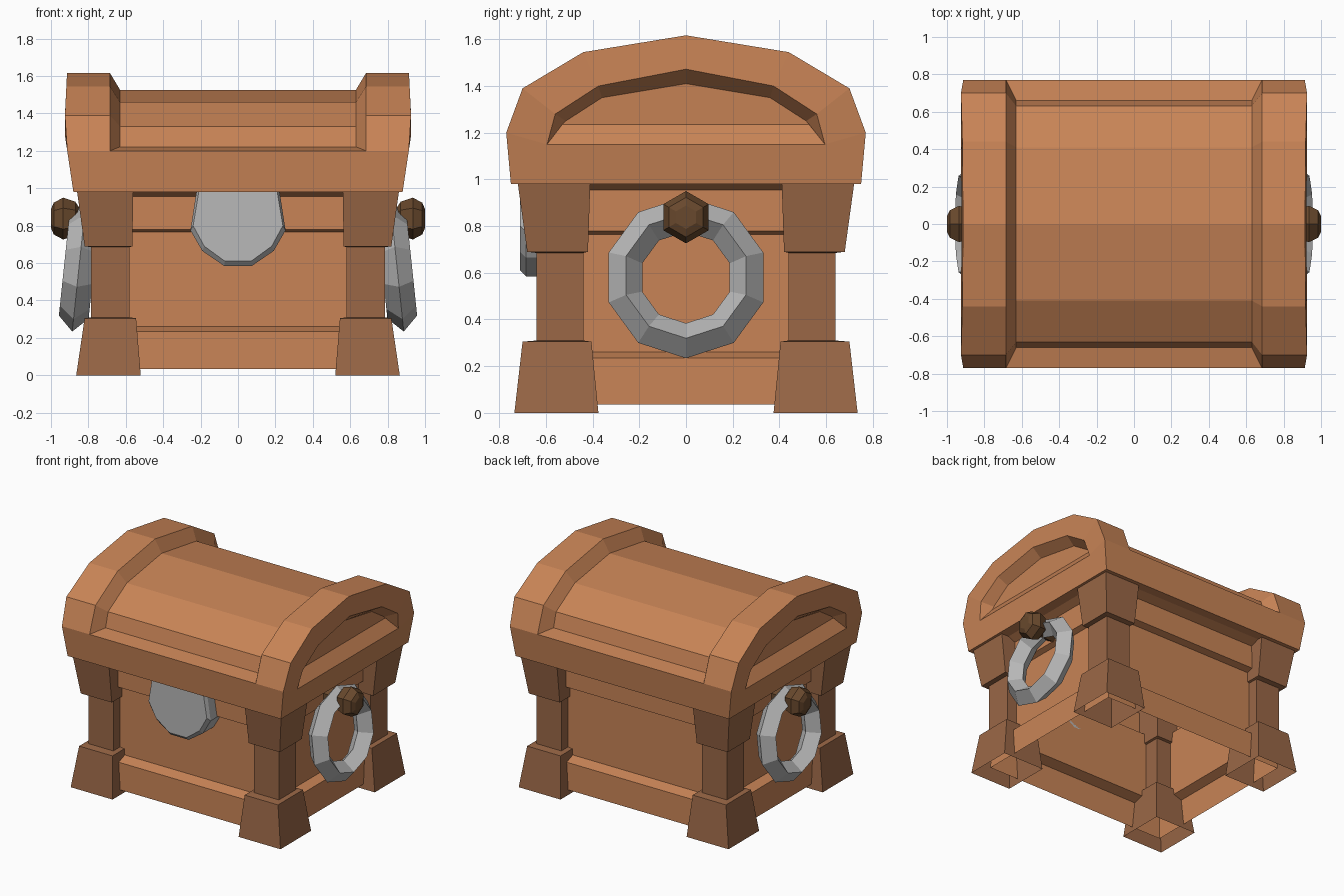
import bpy, bmesh, math
from mathutils import Matrix, Vector

if "Cube" in bpy.data.objects:
    bpy.data.objects.remove(bpy.data.objects["Cube"])


def material(name, rgb):
    m = bpy.data.materials.new(name)
    m.diffuse_color = (*rgb, 1)
    m.use_nodes = True
    m.node_tree.nodes["Principled BSDF"].inputs["Base Color"].default_value = m.diffuse_color
    return m


WOOD = material("orange_wood", (0.58, 0.23, 0.093))
DARK = material("brown_wood", (0.325, 0.137, 0.062))
KNOB = material("dark_brown", (0.14, 0.066, 0.026))
STEEL = material("grey_metal", (0.48, 0.48, 0.48))


def loft(name, rings, mat, start_cap=False, end_cap=False, loop=False):
    """Join closed rings of points into a flat-shaded skin."""
    bm = bmesh.new()
    vs = [[bm.verts.new(p) for p in r] for r in rings]
    pairs = list(zip(vs, vs[1:]))
    if loop:
        pairs.append((vs[-1], vs[0]))
    for a, b in pairs:
        n = len(a)
        for i in range(n):
            bm.faces.new((a[i], a[(i + 1) % n], b[(i + 1) % n], b[i]))
    if start_cap:
        bm.faces.new(vs[0])
    if end_cap:
        bm.faces.new(vs[-1])
    bmesh.ops.remove_doubles(bm, verts=bm.verts, dist=0.0005)
    bmesh.ops.recalc_face_normals(bm, faces=bm.faces)
    me = bpy.data.meshes.new(name)
    bm.to_mesh(me)
    bm.free()
    me.materials.append(mat)
    ob = bpy.data.objects.new(name, me)
    bpy.context.collection.objects.link(ob)
    return ob


def rect(x0, x1, y0, y1, z):
    return [(x0, y0, z), (x1, y0, z), (x1, y1, z), (x0, y1, z)]


def arch(half):
    """Mirror a half profile (last point on the centre line)."""
    return half + [(-y, z) for y, z in reversed(half[:-1])]


# Lid: raised end bands, sunken barrel middle, arched recess in each end
band = arch([(-.75, .98), (-.77, 1.2), (-.77, 1.2), (-.7, 1.39), (-.44, 1.545), (0, 1.617)])
barrel = arch([(-.75, .98), (-.77, 1.2), (-.66, 1.222), (-.63, 1.33), (-.41, 1.46), (0, 1.525)])
rim = arch([(-.595, 1.15)] * 3 + [(-.56, 1.28), (-.375, 1.4), (0, 1.472)])
panel = arch([(-.53, 1.235)] * 3 + [(-.515, 1.25), (-.36, 1.35), (0, 1.41)])


def end_x(z):
    return .88 + .045 * min(1, (z - .98) / .3) - .05 * max(0, z - 1.4)


half = [[(end_x(z) - .075, y, z) for y, z in panel],
        [(end_x(z), y, z) for y, z in rim],
        [(end_x(z), y, z) for y, z in band],
        [(.685, y, z) for y, z in band],
        [(.63, y, z) for y, z in barrel]]
other = [[(-x, y, z) for x, y, z in r] for r in reversed(half)]
loft("lid", half + other, WOOD, True, True)

# Body: hollow walls with a base board and an upper plank, open underneath
walls = [(.77, .64, .035), (.765, .635, .235), (.70, .56, .26), (.70, .56, .765),
         (.74, .61, .78), (.74, .61, .955), (.80, .68, .98)]
loft("body_walls", [rect(-x, x, -y, y, z) for x, y, z in walls], WOOD)

# Corner posts: flared foot, shaft and capital (x in/out, y in/out, z)
post = [(.52, .865, .375, .735, 0), (.545, .82, .405, .70, .305), (.58, .785, .44, .64, .31),
        (.58, .785, .44, .64, .685), (.565, .82, .42, .68, .69), (.56, .86, .41, .72, .98)]
for sx, xn in ((-1, "left"), (1, "right")):
    for sy, yn in ((-1, "front"), (1, "back")):
        loft(f"{yn}_{xn}_post",
             [rect(sx * a, sx * b, sy * c, sy * d, z) for a, b, c, d, z in post], DARK)

# Lock plate on the front with a chamfered edge
plate = [(-.21, .98), (-.24, .8), (-.18, .69), (-.07, .61), (.07, .61), (.18, .69), (.24, .8), (.21, .98)]


def grow(p):
    x, z = p
    return x * 1.06, z - .025 if z < .9 else z


loft("lock_plate", [[(x, -.71, z) for x, z in plate],
                    [(x, -.685, z) for x, z in map(grow, plate)],
                    [(x, -.56, z) for x, z in map(grow, plate)]], STEEL, True, True)

# Ring handles, diamond in section and hanging slightly outwards, with hexagonal knobs
for s, side in ((-1, "left"), (1, "right")):
    tilt = Matrix.Translation((s * .85, 0, .58)) @ Matrix.Rotation(math.radians(-6 * s), 4, 'Y')
    rings = []
    for i in range(10):
        a = math.tau * i / 10
        rings.append([tilt @ Vector((dx, r * math.sin(a), r * math.cos(a)))
                      for r, dx in ((.348, 0), (.27, .08), (.197, 0), (.27, -.08))])
    loft(f"{side}_ring_handle", rings, STEEL, loop=True)
    stub = [(.69, .06), (.85, .06), (.87, .09), (.935, .112), (.985, .085), (1, .05)]
    loft(f"{side}_knob",
         [[(s * x, r * math.sin(math.tau * i / 6), .838 + r * math.cos(math.tau * i / 6))
           for i in range(6)] for x, r in stub], KNOB, True, True)
